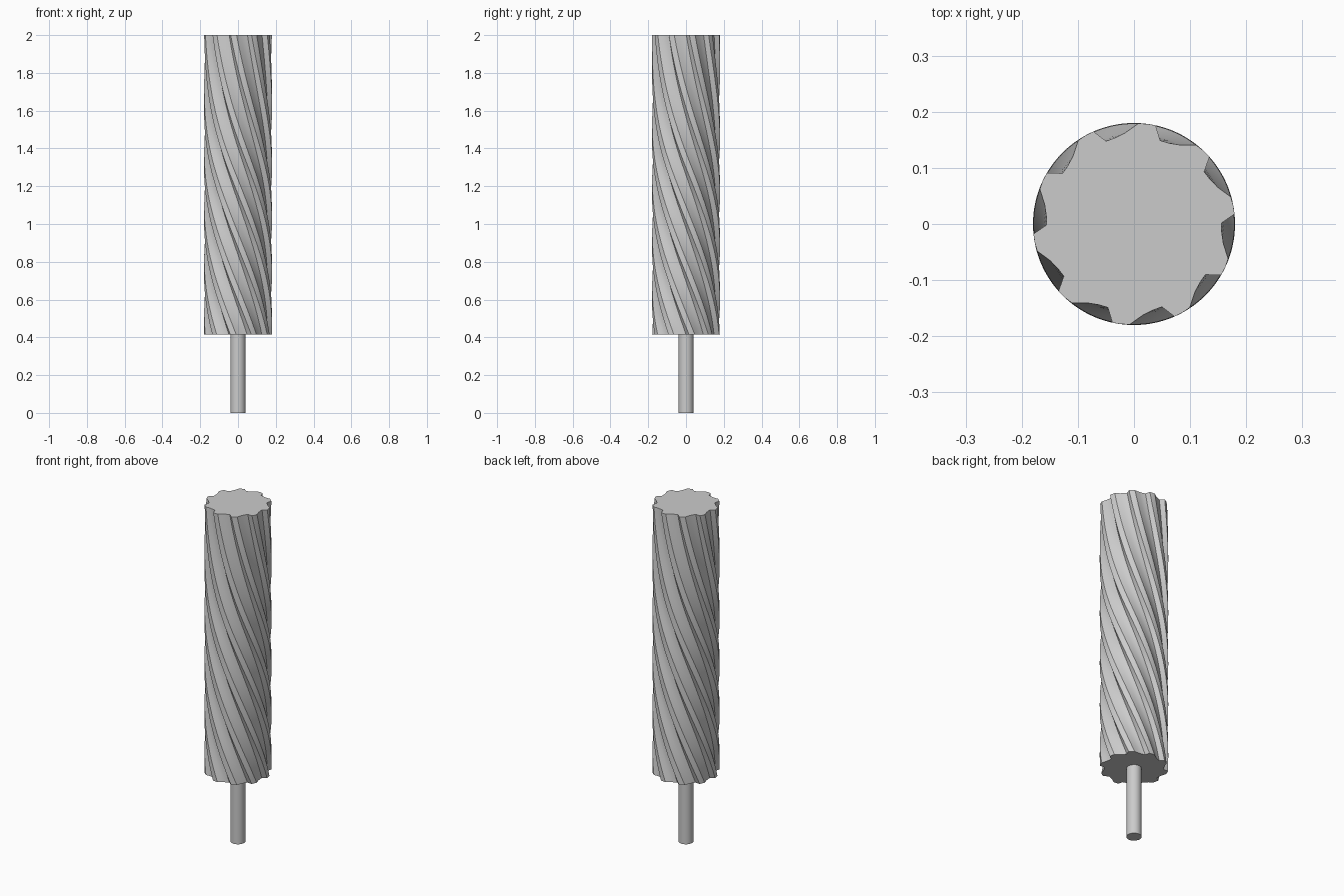
import bpy, bmesh
from math import radians, cos, sin

if "Cube" in bpy.data.objects:
    bpy.data.objects.remove(bpy.data.objects["Cube"])

TEETH, R, CORE = 10, 0.18, 0.156
Z0, Z1, RINGS = 0.415, 2.0, 48
# one tooth: (angle in degrees inside its 36 degree pitch, radius)
TOOTH = [(0, CORE), (5, R), (10, R), (15, R - 0.001), (23, 0.163), (30, 0.157)]


def twist(z):
    # helix is steady low down and straightens towards the top
    low = 128 * (min(z, 1.3) - Z0)
    t = max(0, z - 1.3)
    return -(low + 128 * t - 48 * t * t)


def finish(name, bm):
    bmesh.ops.recalc_face_normals(bm, faces=bm.faces)
    me = bpy.data.meshes.new(name)
    bm.to_mesh(me)
    bm.free()
    ob = bpy.data.objects.new(name, me)
    bpy.context.collection.objects.link(ob)
    bpy.ops.object.select_all(action='DESELECT')
    ob.select_set(True)
    bpy.context.view_layer.objects.active = ob
    bpy.ops.object.shade_smooth_by_angle(angle=radians(30))
    return ob


# fluted cutter body: toothed section swept up a helix
bm = bmesh.new()
rings = []
for k in range(RINGS + 1):
    z = Z0 + (Z1 - Z0) * k / RINGS
    ring = []
    for t in range(TEETH):
        for a, r in TOOTH:
            ang = radians(t * 360 / TEETH + a + twist(z))
            ring.append(bm.verts.new((r * cos(ang), r * sin(ang), z)))
    rings.append(ring)
n = len(rings[0])
for lo, hi in zip(rings, rings[1:]):
    for i in range(n):
        j = (i + 1) % n
        bm.faces.new((lo[i], lo[j], hi[j], hi[i]))
bm.faces.new(rings[0])
bm.faces.new(rings[-1])
finish("fluted_body", bm)

# plain shank below
bm = bmesh.new()
bmesh.ops.create_cone(bm, cap_ends=True, segments=24, radius1=0.04, radius2=0.04, depth=0.45)
bmesh.ops.translate(bm, verts=bm.verts, vec=(0, 0, 0.225))
finish("shank", bm)
